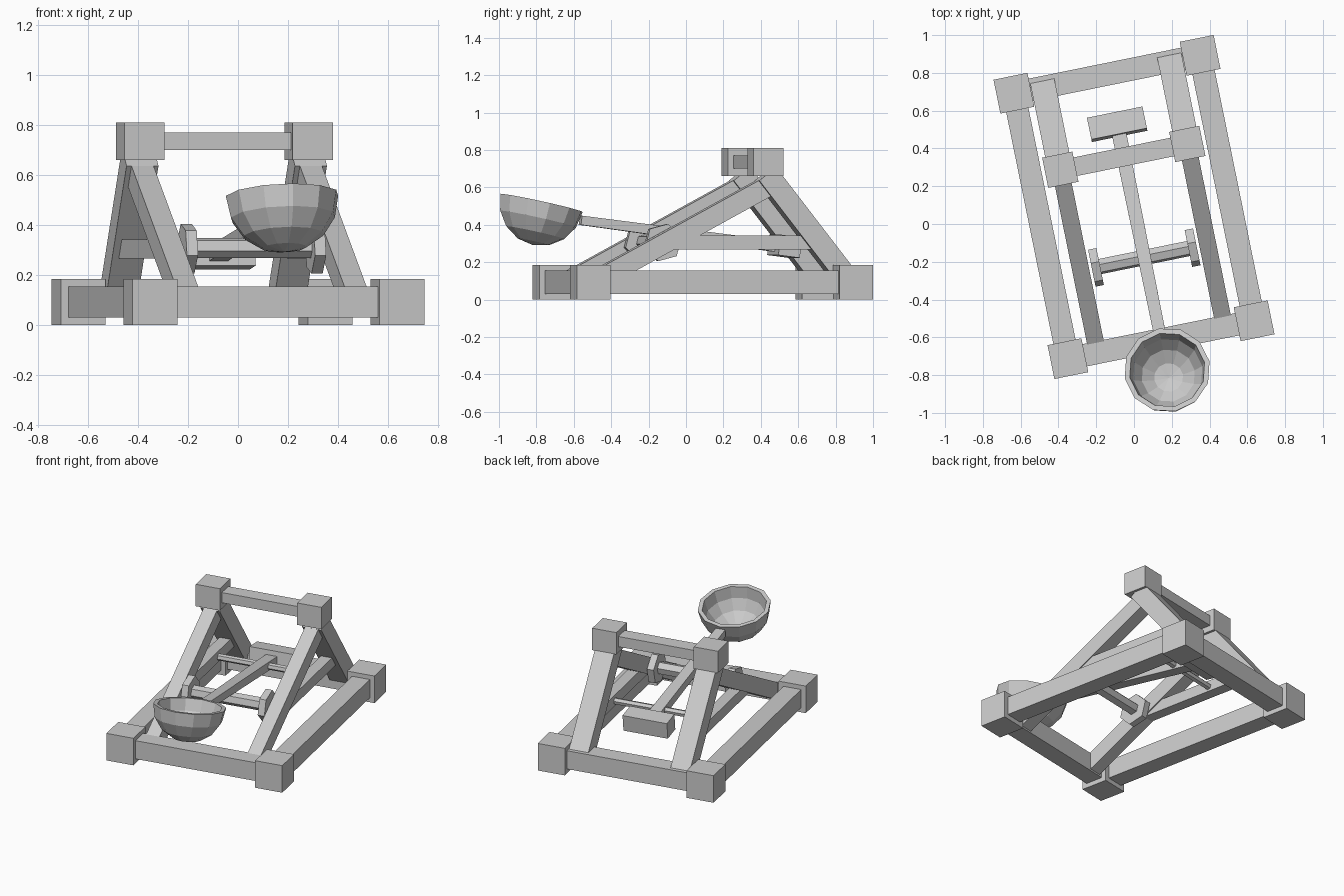
import bpy, bmesh
from math import radians, sin, cos, pi
from mathutils import Matrix, Vector

if "Cube" in bpy.data.objects:
    bpy.data.objects.remove(bpy.data.objects["Cube"])

# Whole machine is turned slightly about z
FRAME = Matrix.Translation((0, 0.09, 0)) @ Matrix.Rotation(radians(11.5), 4, 'Z')


def finish(name, bm, local):
    bm.transform(FRAME @ local)
    bmesh.ops.recalc_face_normals(bm, faces=bm.faces[:])
    me = bpy.data.meshes.new(name)
    bm.to_mesh(me)
    bm.free()
    ob = bpy.data.objects.new(name, me)
    bpy.context.collection.objects.link(ob)
    return ob


def block(name, centre, size, tilt=0):
    bm = bmesh.new()
    bmesh.ops.create_cube(bm, size=1)
    m = (Matrix.Translation(centre) @ Matrix.Rotation(radians(tilt), 4, 'X')
         @ Matrix.Diagonal((*size, 1)))
    return finish(name, bm, m)


def beam(name, a, b, width, height, taper=1.0):
    a, b = Vector(a), Vector(b)
    bm = bmesh.new()
    bmesh.ops.create_cube(bm, size=1)
    for v in bm.verts:
        k = taper if v.co.y < 0 else 1
        v.co.x *= width * k
        v.co.z *= height * k
        v.co.y *= (b - a).length
    rot = (b - a).to_track_quat('Y', 'Z').to_matrix().to_4x4()
    return finish(name, bm, Matrix.Translation((a + b) / 2) @ rot)


def rod(name, centre, radius, length):
    bm = bmesh.new()
    bmesh.ops.create_cone(bm, cap_ends=True, segments=6, radius1=radius,
                          radius2=radius, depth=length)
    m = (Matrix.Translation(centre) @ Matrix.Rotation(radians(15), 4, 'X')
         @ Matrix.Rotation(radians(90), 4, 'Y'))
    return finish(name, bm, m)


W, L, U = 0.503, 0.717, 0.343   # base half width, half length, side frame offset

# Base beams running across
for y, end in ((-L, "front"), (L, "back")):
    beam(f"base_beam_{end}", (-W, y, 0.093), (W, y, 0.093), 0.12, 0.125)

# Mirrored left and right parts
for s, side in ((-1, "left"), (1, "right")):
    beam(f"base_beam_{side}", (s * W, -L, 0.093), (s * W, L, 0.093), 0.12, 0.125)
    for y, end in ((-L, "front"), (L, "back")):
        block(f"base_corner_{end}_{side}", (s * W, y, 0.0925), (0.183, 0.183, 0.185))
    block(f"top_corner_{side}", (s * U, 0.271, 0.735), (0.163, 0.163, 0.15))
    beam(f"front_leg_{side}", (s * U, -0.68, 0.087), (s * U, 0.28, 0.605), 0.09, 0.106)
    beam(f"back_leg_{side}", (s * U, 0.72, 0.10), (s * U, 0.271, 0.672), 0.13, 0.116)
    beam(f"side_rail_{side}", (s * U, -0.28, 0.304), (s * U, 0.53, 0.304), 0.075, 0.075)
    rod(f"winch_plate_{side}", (s * 0.261, -0.273, 0.305), 0.103, 0.045)

# Top crossbeam, winch and pivot
beam("top_crossbeam", (-U, 0.271, 0.735), (U, 0.271, 0.735), 0.10, 0.07)
rod("winch_axle", (0, -0.273, 0.308), 0.042, 0.54)
rod("pivot_bar", (0, 0.271, 0.30), 0.022, 2 * U)

# Throwing arm with counterweight
beam("throwing_arm", (0, -0.668, 0.424), (0, 0.45, 0.278), 0.078, 0.06, 0.82)
block("counterweight", (0, 0.447, 0.285), (0.30, 0.118, 0.11), -7.4)

# Bowl: lathed half sphere with a wall thickness
bm = bmesh.new()
R, r, N = 0.229, 0.202, 4
profile = [(R * sin(i * pi / 2 / N), -R * cos(i * pi / 2 / N)) for i in range(N + 1)]
profile += [(r * sin(i * pi / 2 / N), -r * cos(i * pi / 2 / N)) for i in range(N, -1, -1)]
vs = [bm.verts.new((x, 0, z)) for x, z in profile]
es = [bm.edges.new(p) for p in zip(vs, vs[1:])]
bmesh.ops.spin(bm, geom=vs + es, axis=(0, 0, 1), cent=(0, 0, 0), angle=2 * pi,
               steps=12, use_merge=False)
bmesh.ops.remove_doubles(bm, verts=bm.verts[:], dist=1e-4)
finish("bowl", bm, Matrix.Translation((0, -0.88, 0.516))
       @ Matrix.Rotation(radians(-12.6), 4, 'X'))
